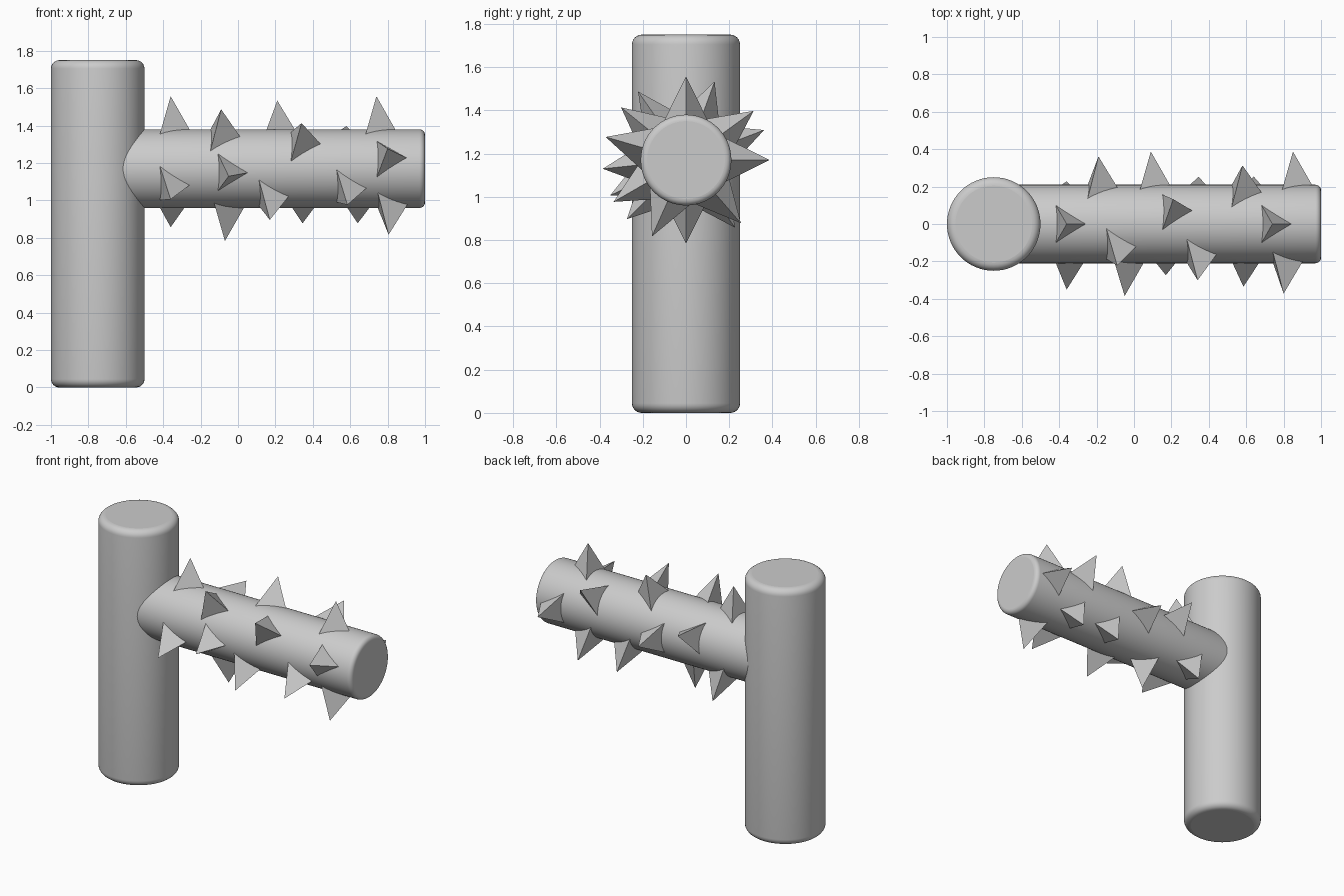
import bpy, bmesh
from math import radians, cos, sin, pi
from mathutils import Matrix, Vector

if "Cube" in bpy.data.objects:
    bpy.data.objects.remove(bpy.data.objects["Cube"])

AXIS_Z = 1.17      # height of the branch axis
TIP = 0.387        # distance of spike tips from the branch axis
ROOT = 0.175       # distance of the sunken spike bases
SPIKE_R = 0.121    # radius of the three-sided spike base


def lathe_rod(name, radius, length, bevel, matrix, segs=64, steps=6):
    """Rod along local z with rounded rims, made by revolving a profile."""
    prof = [(radius - bevel + bevel * sin(pi / 2 * i / steps),
             bevel - bevel * cos(pi / 2 * i / steps)) for i in range(steps + 1)]
    prof += [(r, length - z) for r, z in reversed(prof)]
    bm = bmesh.new()
    rings = [[bm.verts.new((r * cos(2 * pi * k / segs), r * sin(2 * pi * k / segs), z))
              for k in range(segs)] for r, z in prof]
    for a, b in zip(rings, rings[1:]):
        for k in range(segs):
            n = (k + 1) % segs
            bm.faces.new((a[k], a[n], b[n], b[k])).smooth = True
    bm.faces.new(rings[0][::-1])
    bm.faces.new(rings[-1])
    bm.transform(matrix)
    bmesh.ops.recalc_face_normals(bm, faces=bm.faces)
    return finish(name, bm)


def finish(name, bm):
    mesh = bpy.data.meshes.new(name)
    bm.to_mesh(mesh)
    bm.free()
    ob = bpy.data.objects.new(name, mesh)
    bpy.context.collection.objects.link(ob)
    return ob


# Upright post
lathe_rod("post", 0.25, 1.75, 0.045, Matrix.Translation((-0.75, 0, 0)))

# Horizontal branch, rooted inside the post
lathe_rod("branch", 0.21, 1.75, 0.03,
          Matrix.Translation((-0.75, 0, AXIS_Z)) @ Matrix.Rotation(pi / 2, 4, 'Y'))

# Thorns: (position along branch, angle around it from +y towards +z)
thorns = [(-0.36, 90), (-0.36, 205), (-0.36, 306), (-0.19, 21), (-0.09, 125),
          (-0.05, 186), (-0.07, 270), (0.09, 0), (0.17, 225), (0.21, 70),
          (0.34, 141), (0.345, 311), (0.58, 36), (0.585, 210), (0.64, 311),
          (0.74, 90), (0.80, 164), (0.805, 246), (0.85, 0)]

for i, (x, angle) in enumerate(thorns):
    a = radians(angle)
    out = Vector((0, cos(a), sin(a)))
    side = Vector((0, -sin(a), cos(a)))
    centre = Vector((x, 0, AXIS_Z))
    bm = bmesh.new()
    base = [bm.verts.new(centre + out * ROOT
                         + Vector((1, 0, 0)) * SPIKE_R * cos(2 * pi * k / 3)
                         + side * SPIKE_R * sin(2 * pi * k / 3)) for k in range(3)]
    tip = bm.verts.new(centre + out * TIP)
    bm.faces.new(base)
    for k in range(3):
        bm.faces.new((base[k], base[(k + 1) % 3], tip))
    bmesh.ops.recalc_face_normals(bm, faces=bm.faces)
    finish(f"thorn_{i + 1:02d}", bm)
